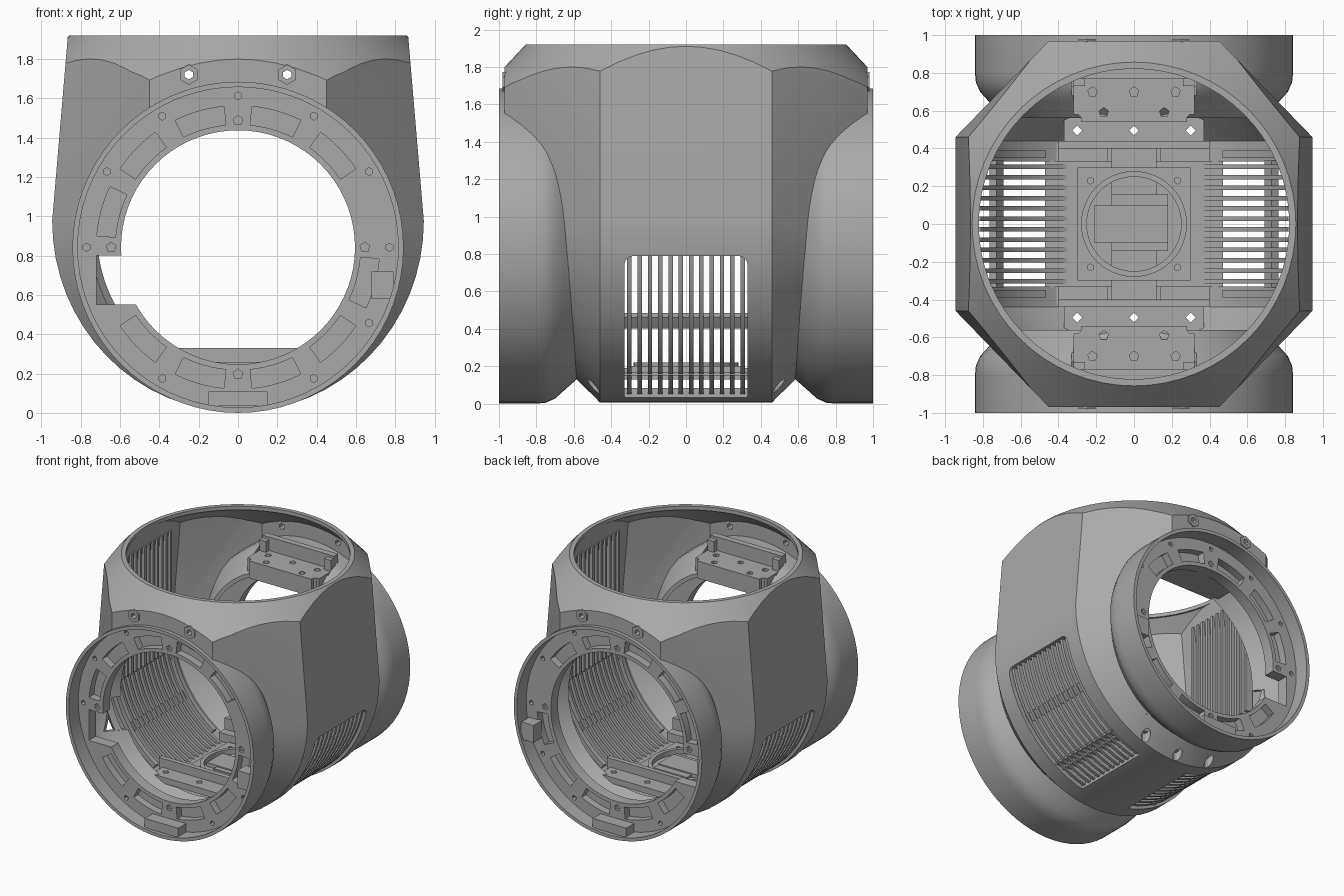
import bpy, bmesh, math
from mathutils import Matrix, Vector

if "Cube" in bpy.data.objects:
    bpy.data.objects.remove(bpy.data.objects["Cube"])

grey = bpy.data.materials.new("plain grey")
grey.use_nodes = True
grey.diffuse_color = (0.4, 0.4, 0.4, 1)
grey.node_tree.nodes["Principled BSDF"].inputs["Base Color"].default_value = grey.diffuse_color

AXIS_Z = 0.842          # height of the tube axis
PITCH = 0.055           # spacing of the grille slats


def finish(name, bm):
    bmesh.ops.recalc_face_normals(bm, faces=bm.faces)
    me = bpy.data.meshes.new(name)
    bm.to_mesh(me)
    bm.free()
    me.materials.append(grey)
    ob = bpy.data.objects.new(name, me)
    bpy.context.collection.objects.link(ob)
    return ob


def add_box(bm, x, y, z):
    lo, hi = Vector((x[0], y[0], z[0])), Vector((x[1], y[1], z[1]))
    m = Matrix.Translation((lo + hi) / 2) @ Matrix.Diagonal((*(hi - lo), 1))
    bmesh.ops.create_cube(bm, size=1, matrix=m)


def add_rod(bm, at, r, length, axis="Z", sides=64):
    turn = Matrix.Rotation(math.pi / 2, 4, "X") if axis == "Y" else Matrix()
    bmesh.ops.create_cone(bm, cap_ends=True, segments=sides, radius1=r, radius2=r,
                          depth=length, matrix=Matrix.Translation(at) @ turn)


def add_arc(bm, y, r0, r1, a0, a1, s=1, centre=0.975, drop=0.025, n=14):
    """Curved bar around the y axis; angles in radians, measured downwards."""
    angles = [a0 + (a1 - a0) * i / n for i in range(n + 1)]
    pts = [(r0, a) for a in angles] + [(r1, a) for a in reversed(angles)]
    ring, rear = ([bm.verts.new((s * r * math.cos(a), d, centre - (r + drop) * math.sin(a)))
                   for r, a in pts] for d in y)
    m = len(ring)
    for i in range(m):
        bm.faces.new((ring[i - 1], ring[i], rear[i], rear[i - 1]))
    for i in range(n):
        for e in (ring, rear):
            bm.faces.new((e[i], e[i + 1], e[m - 2 - i], e[m - 1 - i]))


def revolve(name, profile, axis, centre, steps=72):
    """Spin closed (along, radius) points about an axis."""
    bm = bmesh.new()
    c, a, side = Vector(centre), Vector(axis), Vector((1, 0, 0))
    vs = [bm.verts.new(c + a * t + side * r) for t, r in profile]
    es = [bm.edges.new((vs[i - 1], vs[i])) for i in range(len(vs))]
    bmesh.ops.spin(bm, geom=vs + es, cent=c, axis=a, angle=math.tau, steps=steps)
    bmesh.ops.remove_doubles(bm, verts=bm.verts, dist=0.0005)
    return finish(name, bm)


def boolean(ob, bm, operation="DIFFERENCE"):
    cutter = bm if isinstance(bm, bpy.types.Object) else finish("cutter", bm)
    cutter.hide_render = True
    mod = ob.modifiers.new("cut", "BOOLEAN")
    mod.operation, mod.object, mod.solver = operation, cutter, "EXACT"
    bpy.context.view_layer.update()
    ev = ob.evaluated_get(bpy.context.evaluated_depsgraph_get())
    me = bpy.data.meshes.new_from_object(ev)
    ob.modifiers.clear()
    ob.data = me
    bpy.data.objects.remove(cutter)


def housing(name, t):
    """Tapered housing with rounded belly and chamfered ends, shrunk by t."""
    bm = bmesh.new()
    k = 0.4 * t
    for y, half, drop, top in ((0.46 - k, 0.945 - t, 0.97 - t, 0.865 - t),
                               (0.97 - t, 0.45 - k, 0.46 - k, 0.45 - k)):
        for s in (-1, 1):
            for i in range(33):
                a = math.pi * i / 32
                bm.verts.new((half * math.cos(a), s * y, 0.975 - drop * math.sin(a)))
            for x in (-top, top):
                bm.verts.new((x, s * y, 1.92 - 0.6 * t))
    bmesh.ops.convex_hull(bm, input=bm.verts)
    bmesh.ops.dissolve_limit(bm, angle_limit=0.01, verts=bm.verts, edges=bm.edges)
    ob = finish(name, bm)
    cone = revolve("cone", [(-0.1, 0), (-0.1, 1.4 - t), (1.34, 1.4 - t), (1.92, 0.857 - t), (1.92, 0)],
                   (0, 0, 1), (0, 0, 0), 64)
    boolean(ob, cone, "INTERSECT")
    return ob


# Shell: hollow housing with tube bores, top opening, grille windows and holes
body = housing("housing", 0)
boolean(body, housing("cavity", 0.05))
bore = [(0.5, 0.66), (0.58, 0.68), (0.66, 0.755), (0.75, 0.82), (0.8, 0.828), (1.2, 0.828)]
for s in (-1, 1):
    boolean(body, revolve("bore", [(0.5, 0)] + bore + [(1.2, 0)], (0, s, 0), (0, 0, AXIS_Z)))
bm = bmesh.new()
add_rod(bm, (0, 0, 1.75), 0.822, 0.7)
boolean(body, bm)
bm = bmesh.new()
for s in (-1, 1):
    add_box(bm, sorted((s * 0.22, s * 1.2)), (-0.33, 0.33), (-0.2, 0.79))
corners = [e for e in bm.edges if all(v.co.z > 0.7 for v in e.verts)
           and abs(e.verts[0].co.y - e.verts[1].co.y) < 0.01]
bmesh.ops.bevel(bm, geom=corners, offset=0.05, segments=4, affect="EDGES", profile=0.5)
boolean(body, bm)
bm = bmesh.new()
for s in (-1, 1):
    for x in (-0.3, 0, 0.3):
        add_rod(bm, (x, s * 0.495, 0.08), 0.035, 0.4, sides=12)
    for x in (-0.25, 0.25):
        add_rod(bm, (x, s * 0.93, 1.72), 0.024, 0.3, "Y", 6)
boolean(body, bm)

# Grilles: curved slats following the belly, a cross bar, end frames and upper ribs
for side, s in (("right", -1), ("left", 1)):
    bm = bmesh.new()
    for i in range(12):
        y = (i - 5.5) * PITCH
        add_arc(bm, (y - 0.012, y + 0.012), 0.86, 0.925, 0.19, 1.33, s)
    add_arc(bm, (-0.335, 0.335), 0.87, 0.915, 0.58, 0.655, s, n=2)
    for y in (-0.37, 0.37):
        add_arc(bm, (y - 0.02, y + 0.02), 0.86, 0.91, 0.3, 1.0, s)
    finish(side + "_grille", bm)
    bm = bmesh.new()
    for i in range(12):
        y = (i - 5.5) * PITCH
        add_box(bm, sorted((s * 0.81, s * 0.872)), (y - 0.011, y + 0.011), (0.8, 1.77))
    finish(side + "_inner_ribs", bm)

# End tubes: rim, recessed mounting ring and thin tapering throat
profile = [(1, 0.842), (0.8, 0.842), (0.75, 0.837), (0.7, 0.815), (0.65, 0.77), (0.56, 0.69),
           (0.56, 0.66), (0.65, 0.74), (0.7, 0.785), (0.75, 0.807), (0.79, 0.812),
           (0.79, 0.595), (0.88, 0.595), (0.88, 0.815), (1, 0.815)]
for end, s in (("front", -1), ("back", 1)):
    tube = revolve(end + "_tube", profile, (0, s, 0), (0, 0, AXIS_Z))
    bm = bmesh.new()
    for deg in (74, 44, -15, -44, -74, -106, -136, 165, 136, 106):
        a = -math.radians(deg)
        add_arc(bm, (s * 0.82, s * 0.92), 0.625, 0.72, a - 0.18, a + 0.18, 1, AXIS_Z, 0, 6)
    for k in range(12):
        a = k * math.pi / 6
        if k != 7:
            add_rod(bm, (0.77 * math.cos(a), s * 0.9, AXIS_Z + 0.77 * math.sin(a)), 0.02, 0.1, "Y", 6)
        if k % 3 == 0:
            add_rod(bm, (0.645 * math.cos(a), s * 0.9, AXIS_Z + 0.645 * math.sin(a)), 0.026, 0.1, "Y", 5)
    boolean(tube, bm)
    bm = bmesh.new()
    add_box(bm, (-0.72, -0.4), sorted((s * 0.5, s * 0.95)), (0.55, 0.8))
    add_box(bm, (-0.33, 0.33), sorted((s * 0.5, s * 0.78)), (1.57, 1.8))
    boolean(tube, bm)

    # Locating blocks inside the rim
    bm = bmesh.new()
    span = sorted((s * 0.87, s * 0.98))
    add_box(bm, (-0.15, 0.15), span, (0.035, 0.11))
    add_box(bm, (0.68, 0.79), span, (0.58, 0.72))
    finish(end + "_rim_blocks", bm)

    # Hexagonal bosses above the tube
    bosses, holes = bmesh.new(), bmesh.new()
    for x in (-0.25, 0.25):
        add_rod(bosses, (x, s * 0.965, 1.72), 0.052, 0.03, "Y", 6)
        add_rod(holes, (x, s * 0.965, 1.72), 0.024, 0.1, "Y", 6)
    boolean(finish(end + "_bosses", bosses), holes)

    # Bracket on top of the throat, with a raised back and end cheeks
    bm, holes = bmesh.new(), bmesh.new()
    add_box(bm, (-0.32, 0.32), sorted((s * 0.54, s * 0.8)), (1.44, 1.58))
    uprights = [e for e in bm.edges if abs(e.verts[0].co.z - e.verts[1].co.z) > 0.1
                and abs(e.verts[0].co.y) < 0.6]
    bmesh.ops.bevel(bm, geom=uprights, offset=0.04, segments=3, affect="EDGES")
    for x, y in ((-0.22, 0.7), (0, 0.7), (0.22, 0.7), (-0.16, 0.59), (0.16, 0.59)):
        add_rod(holes, (x, s * y, 1.58), 0.026, 0.1, sides=5)
    boolean(finish(end + "_bracket", bm), holes)
    bm = bmesh.new()
    add_box(bm, (-0.32, 0.32), sorted((s * 0.77, s * 0.82)), (1.57, 1.69))
    for x in (-0.29, 0.29):
        add_box(bm, (x - 0.03, x + 0.03), sorted((s * 0.73, s * 0.78)), (1.57, 1.67))
    finish(end + "_bracket_back", bm)

    # Floor sill with a drilled strip
    bm, holes = bmesh.new(), bmesh.new()
    add_box(bm, (-0.37, 0.37), sorted((s * 0.43, s * 0.58)), (0.21, 0.26))
    for x in (-0.3, 0, 0.3):
        add_rod(holes, (x, s * 0.495, 0.23), 0.026, 0.2, sides=4)
    boolean(finish(end + "_floor_strip", bm), holes)
    bm = bmesh.new()
    add_box(bm, (-0.4, 0.4), sorted((s * 0.4, s * 0.44)), (0.17, 0.33))
    for x in (-0.27, 0.27):
        add_box(bm, (x - 0.13, x + 0.13), sorted((s * 0.33, s * 0.41)), (0.15, 0.24))
    finish(end + "_sill", bm)

# Floor tray, mounting plate and centre module
bm = bmesh.new()
add_box(bm, (-0.41, 0.41), (-0.43, 0.43), (0.13, 0.16))
add_box(bm, (-0.47, 0.47), (-0.33, 0.33), (0.15, 0.17))
add_box(bm, (-0.12, 0.12), (-0.42, 0.42), (0.15, 0.19))
finish("floor_tray", bm)
bm, holes = bmesh.new(), bmesh.new()
add_box(bm, (-0.3, 0.3), (-0.3, 0.3), (0.15, 0.2))
add_rod(holes, (0, 0, 0.21), 0.25, 0.06, sides=48)
for x in (-0.23, 0.23):
    for y in (-0.23, 0.23):
        add_rod(holes, (x, y, 0.2), 0.018, 0.06, sides=6)
plate = finish("mounting_plate", bm)
boolean(plate, holes)
revolve("mounting_ring", [(0.19, 0.25), (0.19, 0.28), (0.22, 0.28), (0.22, 0.25)], (0, 0, 1), (0, 0, 0), 48)
bm = bmesh.new()
add_box(bm, (-0.21, 0.18), (-0.1, 0.1), (0.16, 0.21))
add_box(bm, (-0.12, 0.18), (-0.14, 0.16), (0.16, 0.2))
finish("centre_module", bm)

# Smooth the round parts, keep the edges sharp
for ob in bpy.context.scene.objects:
    ob.select_set(ob.type == "MESH")
    if ob.type == "MESH":
        bpy.context.view_layer.objects.active = ob
bpy.ops.object.shade_smooth_by_angle(angle=math.radians(25))
